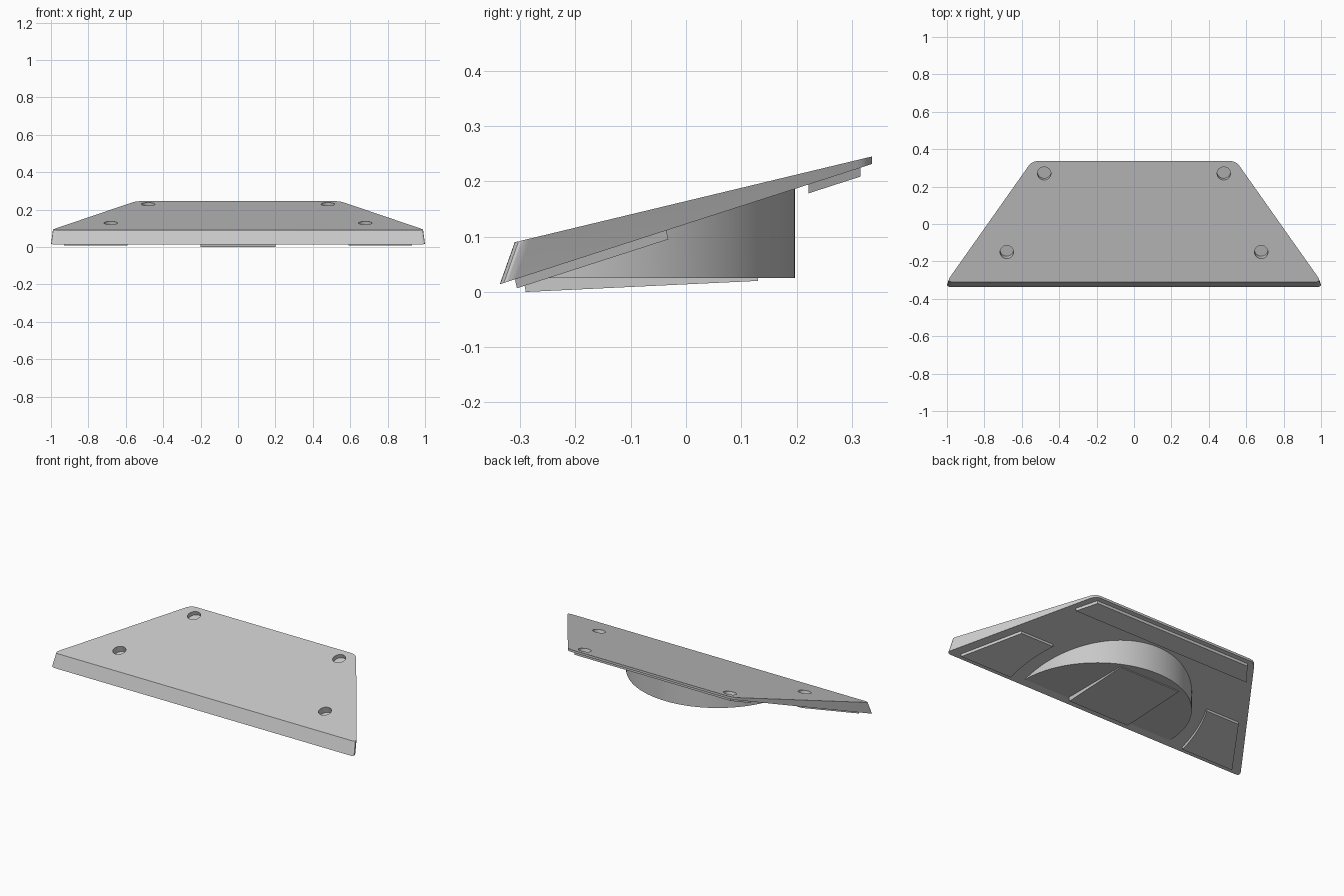
import bpy, bmesh, math
from mathutils import Vector, Matrix

cube = bpy.data.objects.get("Cube")
if cube:
    bpy.data.objects.remove(cube, do_unlink=True)

GREY = (0.58, 0.58, 0.58, 1)
grey = bpy.data.materials.new("plain grey")
grey.use_nodes = True
grey.diffuse_color = GREY
grey.node_tree.nodes["Principled BSDF"].inputs["Base Color"].default_value = GREY

HALF = 0.337                       # half depth of the plate


def under(y):                      # sloping underside of the plate
    return 0.014 + 0.323 * (y + HALF)


def over(y):                       # sloping top of the plate
    return 0.09 + 0.24 * (y + 0.31)


def rounded(points, radius, steps=6):
    """Round each corner of a polygon."""
    out = []
    for i, p in enumerate(points):
        p = Vector(p)
        a = p + (Vector(points[i - 1]) - p).normalized() * radius
        b = p + (Vector(points[(i + 1) % len(points)]) - p).normalized() * radius
        for k in range(steps + 1):
            t = k / steps
            out.append(a * (1 - t) ** 2 + p * 2 * t * (1 - t) + b * t * t)
    return out


def loft(name, lower, upper):
    """Solid between two loops with matching points."""
    bm = bmesh.new()
    low = [bm.verts.new(p) for p in lower]
    top = [bm.verts.new(p) for p in upper]
    bm.faces.new(low[::-1])
    bm.faces.new(top)
    n = len(low)
    for i in range(n):
        j = (i + 1) % n
        bm.faces.new((low[i], low[j], top[j], top[i]))
    bmesh.ops.recalc_face_normals(bm, faces=bm.faces)
    mesh = bpy.data.meshes.new(name)
    bm.to_mesh(mesh)
    bm.free()
    mesh.materials.append(grey)
    obj = bpy.data.objects.new(name, mesh)
    bpy.context.collection.objects.link(obj)
    return obj


def pad(name, outline, thick, lean=0.0):
    """Thin foot hanging from the sloping underside."""
    return loft(name,
                [(x, y + lean, under(y) - thick) for x, y in outline],
                [(x, y, under(y) + 0.002) for x, y in outline])


# Wedge plate with rounded corners
outline = rounded([(-1.012, -HALF), (1.012, -HALF), (0.545, HALF), (-0.545, HALF)], 0.035)
upper = []
for x, y in outline:
    t = (HALF - y) / (2 * HALF)
    ty = y + 0.027 * t
    upper.append((x * (1 - 0.01 * t), ty, over(ty)))
plate = loft("sloping_plate", [(x, y, under(y)) for x, y in outline], upper)

# Half-round support under the plate
R, CY = 0.497, -0.3
arc = [(R * math.cos(math.pi * i / 64), CY + R * math.sin(math.pi * i / 64)) for i in range(65)]
support = loft("half_round_support",
               [(x, y, 0.025) for x, y in arc],
               [(x, y, under(y) + 0.003) for x, y in arc])

# Wedge foot on the support
loft("centre_foot",
     [(-0.2, -0.29, 0), (0.2, -0.29, 0), (0.2, 0.13, 0.02), (-0.2, 0.13, 0.02)],
     [(-0.2, -0.295, 0.027), (0.2, -0.295, 0.027), (0.2, 0.13, 0.027), (-0.2, 0.13, 0.027)])

# Strip foot along the back
feet = [pad("back_foot", [(-0.585, 0.222), (0.585, 0.222), (0.515, 0.316), (-0.515, 0.316)], 0.016)]

# Side feet, each with an inner edge that follows the support
for side, label in ((1, "left"), (-1, "right")):
    shape = [(0.93, -0.31), (0.745, -0.036)]
    for i in range(13):
        a = math.asin(0.264 / 0.59) * (1 - i / 12)
        shape.append((0.59 * math.cos(a), CY + 0.59 * math.sin(a) - 0.01 * i / 12))
    feet.append(pad(label + "_foot", [(side * x, y) for x, y in shape], 0.016, 0.004))

# Blind round holes, square to the underside
tilt = Matrix.Rotation(math.atan(0.323), 4, 'X')
bm = bmesh.new()
for x, y, depth in ((0.48, 0.27, 0.026), (0.68, -0.15, 0.04)):
    for side in (1, -1):
        spot = Matrix.Translation((side * x, y, over(y)))
        bmesh.ops.create_cone(bm, cap_ends=True, segments=32, radius1=0.036, radius2=0.036,
                              depth=2 * depth, matrix=spot @ tilt)
mesh = bpy.data.meshes.new("hole_cutter")
bm.to_mesh(mesh)
bm.free()
mesh.materials.append(grey)
cutter = bpy.data.objects.new("hole_cutter", mesh)
bpy.context.collection.objects.link(cutter)
cutter.hide_render = True

for obj in [plate] + feet:
    mod = obj.modifiers.new("holes", 'BOOLEAN')
    mod.operation = 'DIFFERENCE'
    mod.solver = 'EXACT'
    mod.object = cutter
    bpy.context.view_layer.objects.active = obj
    bpy.ops.object.modifier_apply(modifier=mod.name)
bpy.data.objects.remove(cutter, do_unlink=True)

# Smooth the curved walls and keep the edges sharp
for obj in [plate, support] + feet:
    bpy.ops.object.select_all(action='DESELECT')
    obj.select_set(True)
    bpy.context.view_layer.objects.active = obj
    bpy.ops.object.shade_smooth_by_angle(angle=math.radians(25))
